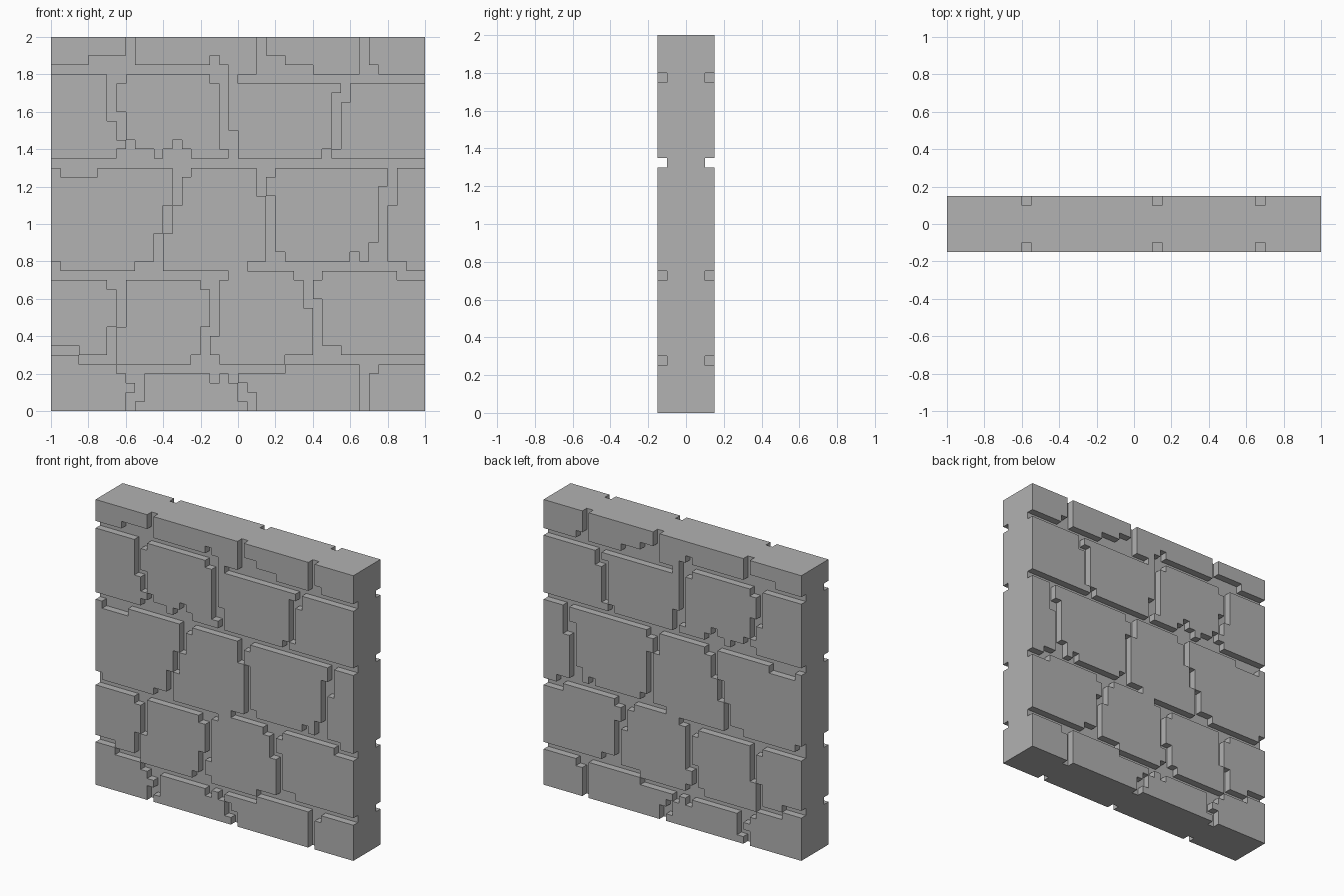
import bpy
import bmesh

CELL = 0.05          # all stone outlines snap to this grid
FACE_Y = -0.15       # outer face of the stones
CORE_Y = -0.10       # bottom of the mortar grooves

default_cube = bpy.data.objects.get("Cube")
if default_cube:
    bpy.data.objects.remove(default_cube, do_unlink=True)

stone_grey = bpy.data.materials.new("stone_grey")
stone_grey.use_nodes = True
grey = (0.445, 0.445, 0.445, 1)
stone_grey.diffuse_color = grey
stone_grey.node_tree.nodes["Principled BSDF"].inputs["Base Color"].default_value = grey


def finish(name, bm):
    """Turn a bmesh into a named grey object."""
    bmesh.ops.recalc_face_normals(bm, faces=bm.faces)
    mesh = bpy.data.meshes.new(name)
    bm.to_mesh(mesh)
    bm.free()
    mesh.materials.append(stone_grey)
    obj = bpy.data.objects.new(name, mesh)
    bpy.context.collection.objects.link(obj)
    return obj


def stone(name, *steps):
    """Raised stone from a stepped outline: go across to x, then up or down to z."""
    corners = list(zip(steps[::2], steps[1::2]))
    outline = []
    for (x, z), (next_x, _) in zip(corners, corners[1:] + corners[:1]):
        outline += [(x, z), (next_x, z)]
    bm = bmesh.new()
    ring = [bm.verts.new((x * CELL - 1, FACE_Y, z * CELL)) for x, z in outline]
    front = bm.faces.new(ring)
    sides = bmesh.ops.extrude_face_region(bm, geom=[front], use_keep_orig=True)
    moved = [v for v in sides["geom"] if isinstance(v, bmesh.types.BMVert)]
    bmesh.ops.translate(bm, verts=moved, vec=(0, CORE_Y - FACE_Y, 0))
    obj = finish(name, bm)
    # the same stone shows on the back of the wall
    mirror = obj.modifiers.new("back_face", 'MIRROR')
    mirror.use_axis = (False, True, False)
    mirror.use_mirror_merge = False


# Mortar core between the two stone faces
core = bmesh.new()
bmesh.ops.create_cube(core, size=2)
for v in core.verts:
    v.co.y *= -CORE_Y
    v.co.z += 1
finish("mortar_core", core)

# Top course
stone("top_course_right_end", 0, 37, 4, 38, 8, 40)
stone("top_course_right_middle", 9, 37, 17, 38, 18, 37, 19, 36, 22, 40)
stone("top_course_left_middle", 23, 38, 25, 37, 28, 36, 33, 40)
stone("top_course_left_end", 34, 37, 35, 36, 40, 40)

# Upper course
stone("upper_course_right_end", 0, 27, 7, 28, 8, 29, 7, 31, 6, 36)
stone("upper_course_right_middle", 9, 28, 11, 27, 12, 28, 13, 29, 14, 28,
      15, 27, 19, 28, 18, 35, 17, 36, 8, 35, 7, 32, 8, 29)
stone("upper_course_left_middle", 20, 27, 29, 28, 30, 34, 31, 35, 20, 36, 19, 30)
stone("upper_course_left_end", 30, 27, 40, 35, 32, 33, 31, 28)

# Middle course
stone("middle_course_right_end", 1, 15, 9, 16, 11, 19, 12, 22, 13, 26, 5, 25, 1, 26, 0, 16)
stone("middle_course_right_middle", 12, 15, 21, 16, 23, 23, 22, 26, 15, 25, 14, 22, 13, 19)
stone("middle_course_left_middle", 25, 16, 32, 17, 33, 16, 34, 18, 35, 24,
      36, 26, 24, 25, 23, 23, 24, 17)
stone("middle_course_left_end", 38, 15, 40, 26, 37, 22, 36, 16)

# Lower course
stone("lower_course_right_end", 3, 6, 6, 9, 7, 13, 6, 14, 0, 7)
stone("lower_course_right_middle", 7, 5, 15, 6, 16, 9, 17, 13, 16, 14, 8, 9)
stone("lower_course_left_middle", 18, 5, 25, 6, 28, 11, 27, 14, 26, 15, 19, 14, 18, 8, 17, 6)
stone("lower_course_left_end", 31, 6, 40, 14, 37, 15, 29, 14, 28, 12, 29, 7)

# Bottom course
stone("bottom_course_right_end", 0, 0, 8, 2, 9, 3, 8, 4, 7, 5, 3, 6)
stone("bottom_course_right_middle", 9, 0, 21, 1, 20, 3, 19, 4, 18, 3, 17, 4, 10, 1)
stone("bottom_course_left_middle", 22, 0, 33, 5, 25, 4, 20, 3, 21, 2)
stone("bottom_course_left_end", 34, 0, 40, 5, 35, 4)
